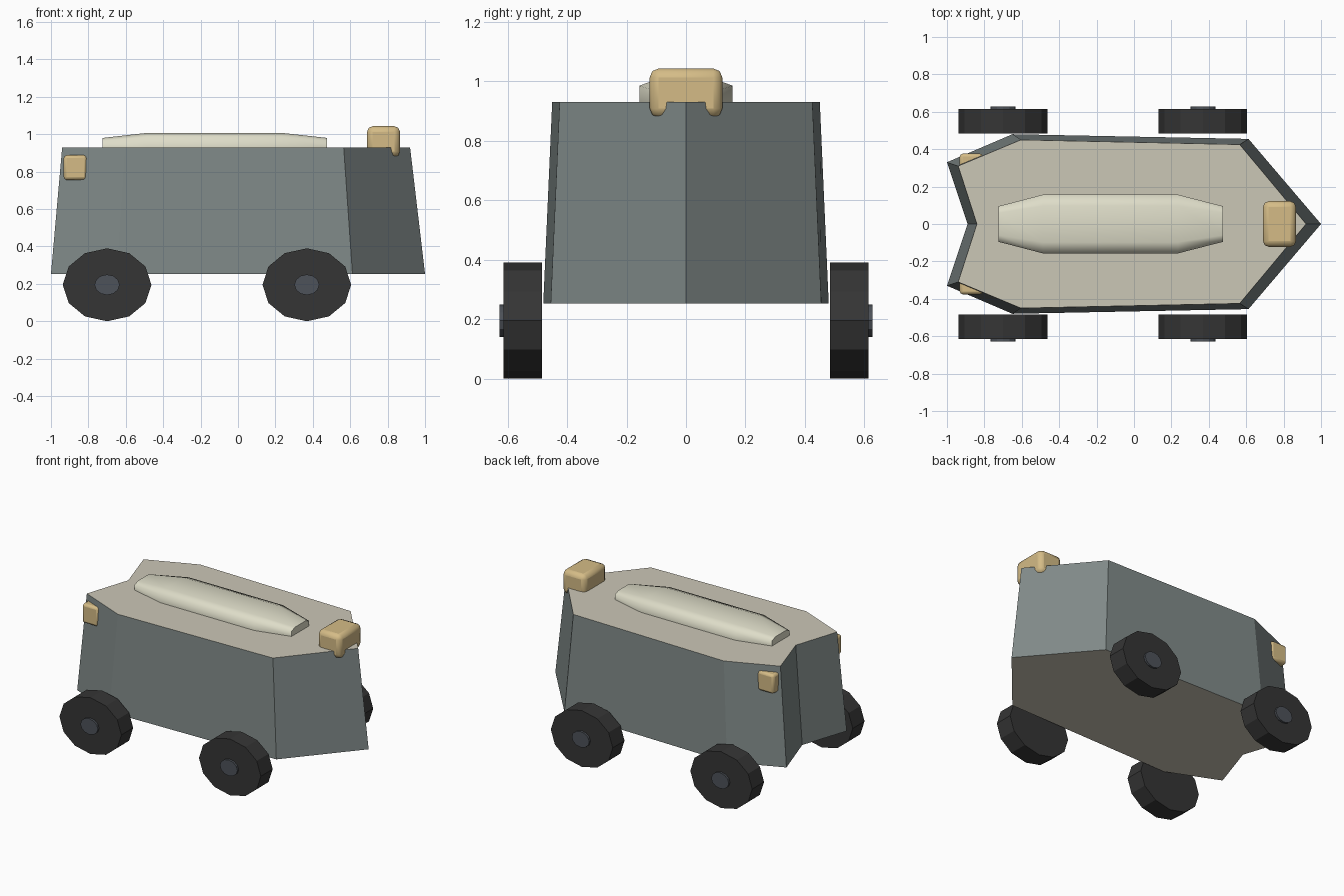
import bpy, bmesh, math

if "Cube" in bpy.data.objects:
    bpy.data.objects.remove(bpy.data.objects["Cube"])


def material(name, rgb):
    m = bpy.data.materials.new(name)
    m.diffuse_color = (*rgb, 1)
    m.use_nodes = True
    m.node_tree.nodes["Principled BSDF"].inputs["Base Color"].default_value = m.diffuse_color
    return m


HULL = material("hull_grey_green", (0.215, 0.252, 0.247))
DECK = material("deck_cream", (0.60, 0.57, 0.47))
CANOPY = material("canopy_ivory", (0.73, 0.72, 0.58))
LAMP = material("lamp_tan", (0.66, 0.50, 0.24))
TIRE = material("tire_black", (0.036, 0.036, 0.036))
HUB = material("hub_slate", (0.075, 0.085, 0.10))


def mesh_object(name, verts, faces, mats):
    me = bpy.data.meshes.new(name)
    me.from_pydata(verts, [], faces)
    bm = bmesh.new()
    bm.from_mesh(me)
    bmesh.ops.recalc_face_normals(bm, faces=bm.faces)
    bm.to_mesh(me)
    bm.free()
    for m in mats:
        me.materials.append(m)
    ob = bpy.data.objects.new(name, me)
    bpy.context.collection.objects.link(ob)
    return ob


def loft(name, rings, mats):
    """Join closed rings of equal length and cap both ends."""
    n = len(rings[0])
    faces = [tuple(range(n)), tuple((len(rings) - 1) * n + i for i in range(n))]
    for r in range(len(rings) - 1):
        for i in range(n):
            j = (i + 1) % n
            faces.append((r * n + i, r * n + j, (r + 1) * n + j, (r + 1) * n + i))
    return mesh_object(name, [v for ring in rings for v in ring], faces, mats)


def smooth(ob, angle):
    bpy.ops.object.select_all(action='DESELECT')
    ob.select_set(True)
    bpy.context.view_layer.objects.active = ob
    bpy.ops.object.shade_smooth_by_angle(angle=math.radians(angle))


def outline(half, z):
    """Mirror a half outline (nose first, rear notch last) across y = 0."""
    return [(x, y, z) for x, y in half] + [(x, -y, z) for x, y in half[-2:0:-1]]


# Hull: tapered arrow-shaped body, with cream deck and floor
bottom = [(1, 0), (0.612, 0.455), (-0.65, 0.48), (-1, 0.33), (-0.89, 0)]
top = [(0.92, 0), (0.565, 0.425), (-0.605, 0.45), (-0.94, 0.31), (-0.84, 0)]
hull = loft("hull", [outline(bottom, 0.253), outline(top, 0.93)], [HULL, DECK])
for p in hull.data.polygons:
    p.material_index = 1 if abs(p.normal.z) > 0.9 else 0

# Canopy: long raised hatch with narrowed, lowered ends
rings = []
for x, w, shoulder, crown in ((-0.725, 0.095, 0.965, 0.98), (-0.487, 0.157, 0.985, 1.007),
                              (0.235, 0.157, 0.985, 1.007), (0.477, 0.095, 0.965, 0.98)):
    rings.append([(x, w, 0.925), (x, w, shoulder), (x, 0.62 * w, crown),
                  (x, -0.62 * w, crown), (x, -w, shoulder), (x, -w, 0.925)])
smooth(loft("canopy", rings, [CANOPY]), 70)


# Lamps: rounded boxes sunk into the hull
def rounded_box(name, lo, hi, width):
    corners = [[(x, y, z) for x, y in ((lo[0], lo[1]), (hi[0], lo[1]), (hi[0], hi[1]), (lo[0], hi[1]))]
               for z in (lo[2], hi[2])]
    ob = loft(name, corners, [LAMP])
    bev = ob.modifiers.new("rounding", 'BEVEL')
    bev.width = width
    bev.segments = 2
    smooth(ob, 50)


rounded_box("nose_lamp", (0.69, -0.122, 0.878), (0.866, 0.122, 1.043), 0.03)
for side, s in (("left", 1), ("right", -1)):
    y0, y1 = sorted((s * 0.27, s * 0.376))
    rounded_box("rear_lamp_" + side, (-0.932, y0, 0.755), (-0.808, y1, 0.888), 0.016)


# Wheels: twelve-sided slightly squashed discs with small hubs
def disc(name, x, rx, rz, y0, y1, mat):
    angles = [i * math.pi / 6 for i in range(12)]
    return loft(name, [[(x + rx * math.cos(a), y, 0.195 + rz * math.sin(a)) for a in angles]
                       for y in (y0, y1)], [mat])


for end, x in (("rear", -0.70), ("front", 0.368)):
    for side, s in (("left", 1), ("right", -1)):
        disc(f"{end}_wheel_{side}", x, 0.237, 0.195, s * 0.485, s * 0.614, TIRE)
        disc(f"{end}_hub_{side}", x, 0.067, 0.055, s * 0.60, s * 0.628, HUB)
